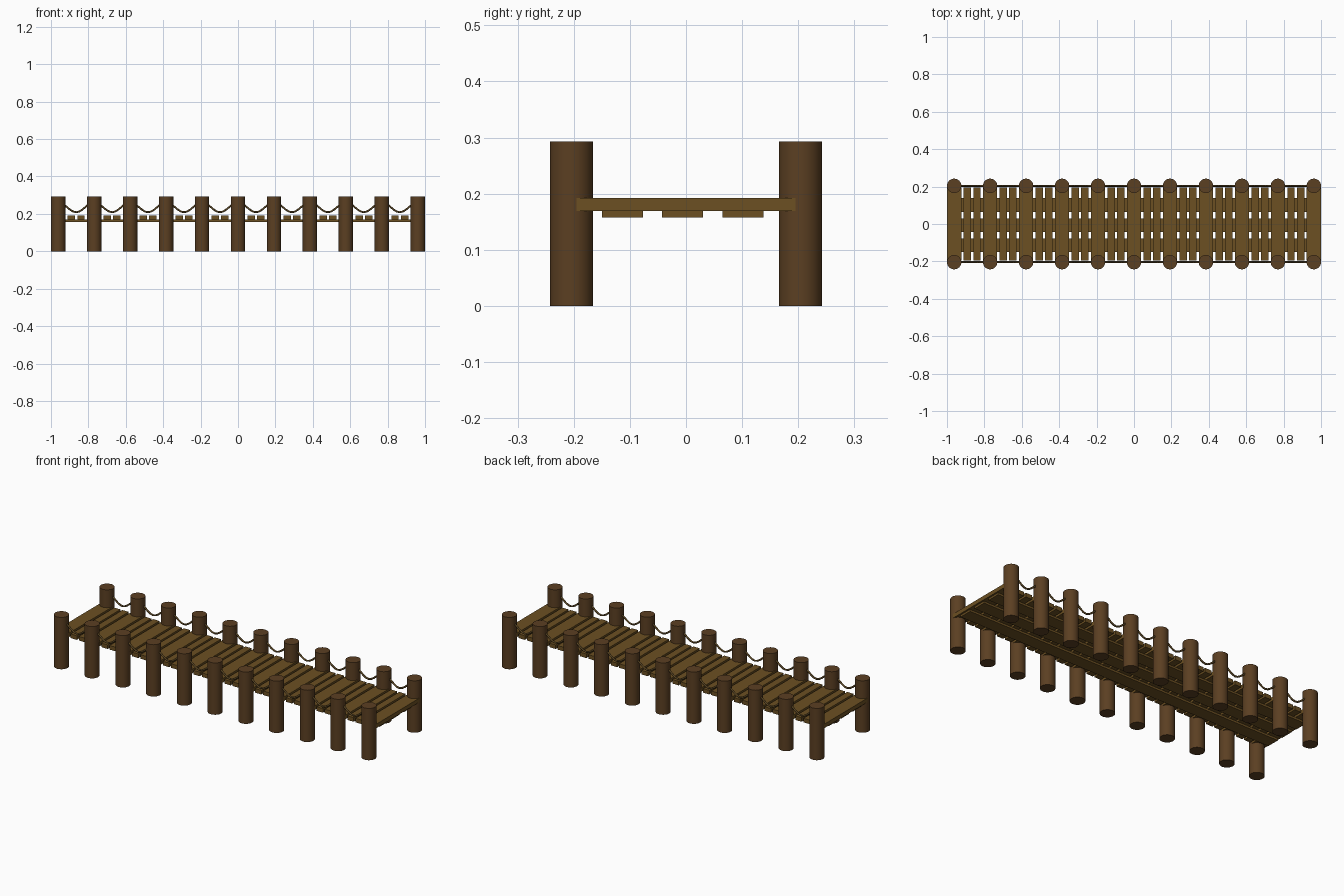
import bpy, math
from mathutils import Vector

if "Cube" in bpy.data.objects:
    bpy.data.objects.remove(bpy.data.objects["Cube"])

N, R, H, PY = 11, 0.0385, 0.293, 0.204
STEP = (2 - 2 * R) / (N - 1)
X0 = -1 + R


def material(name, rgb):
    m = bpy.data.materials.new(name)
    m.diffuse_color = (*rgb, 1)
    m.use_nodes = True
    m.node_tree.nodes["Principled BSDF"].inputs["Base Color"].default_value = m.diffuse_color
    return m


post_mat = material("dark_wood", (0.105, 0.050, 0.016))
plank_mat = material("plank_wood", (0.150, 0.080, 0.016))
rope_mat = material("rope_fibre", (0.110, 0.065, 0.018))


def box(name, x0, x1, y0, y1, z0, z1):
    bpy.ops.mesh.primitive_cube_add(
        size=1, location=((x0 + x1) / 2, (y0 + y1) / 2, (z0 + z1) / 2))
    o = bpy.context.object
    o.name = name
    o.scale = (x1 - x0, y1 - y0, z1 - z0)
    o.data.materials.append(plank_mat)


def plank(name, x, width):
    box(name, x - width / 2, x + width / 2, -0.195, 0.195, 0.169, 0.192)


# Round mooring posts along both sides
for side, y in (("front", -PY), ("back", PY)):
    for i in range(N):
        bpy.ops.mesh.primitive_cylinder_add(
            vertices=32, radius=R, depth=H, location=(X0 + i * STEP, y, H / 2))
        o = bpy.context.object
        o.name = f"{side}_post_{i + 1}"
        o.data.materials.append(post_mat)
        bpy.ops.object.shade_smooth_by_angle(angle=math.radians(35))

# Deck: a wide plank at every post pair, two narrow planks in between
for i in range(N):
    x = X0 + i * STEP
    plank(f"wide_plank_{i + 1}", x, 2 * R - 0.001)
    if i < N - 1:
        plank(f"narrow_plank_{i + 1}_a", x + STEP / 2 - 0.0255, 0.039)
        plank(f"narrow_plank_{i + 1}_b", x + STEP / 2 + 0.0255, 0.039)

# Three flat stringers under the deck
for i, y in enumerate((-0.1135, -0.0065, 0.1015)):
    box(f"stringer_{i + 1}", -0.99, 0.99, y - 0.0365, y + 0.0365, 0.158, 0.170)

# Sagging ropes from post to post on both sides
for side, y in (("front", -PY), ("back", PY)):
    cu = bpy.data.curves.new(f"{side}_rope", "CURVE")
    cu.dimensions = "3D"
    cu.bevel_depth = 0.005
    cu.bevel_resolution = 2
    cu.materials.append(rope_mat)
    for i in range(N - 1):
        s = cu.splines.new("POLY")
        s.points.add(12)
        for k, p in enumerate(s.points):
            t = k / 12
            sag = 0.5 - 0.5 * math.cos(2 * math.pi * t)
            p.co = (X0 + (i + t) * STEP, y, 0.262 - 0.053 * sag, 1)
    bpy.context.collection.objects.link(bpy.data.objects.new(f"{side}_rope", cu))
